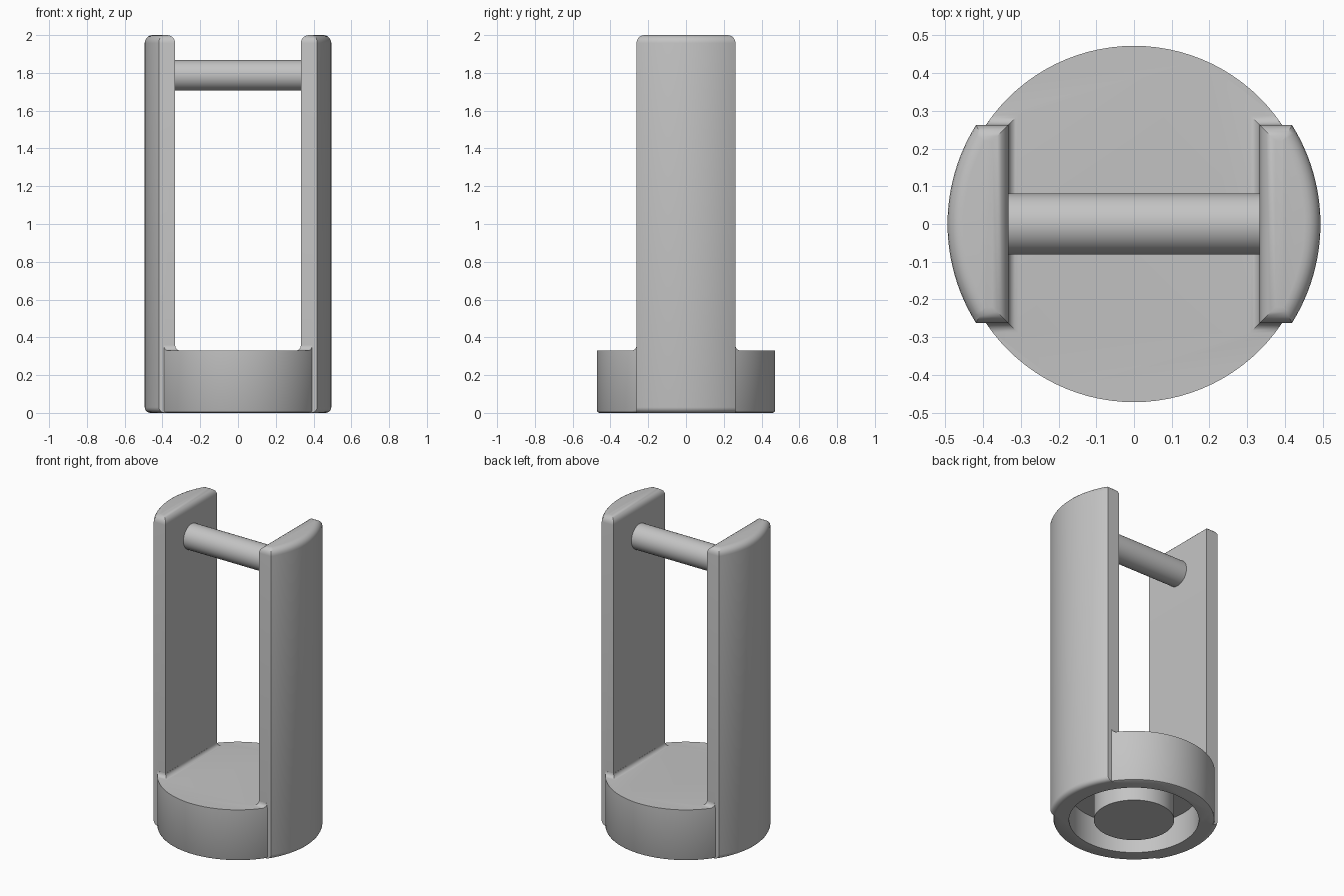
import bpy, bmesh, math

cube = bpy.data.objects.get("Cube")
if cube:
    bpy.data.objects.remove(cube, do_unlink=True)

grey = bpy.data.materials.new("plain grey")
grey.use_nodes = True
colour = (0.55, 0.55, 0.55, 1)
grey.diffuse_color = colour
grey.node_tree.nodes["Principled BSDF"].inputs["Base Color"].default_value = colour

BASE_R, BASE_H = 0.472, 0.33
POST_R, POST_IN, POST_Y = 0.494, 0.333, 0.262
FILLET = 0.026


def make_object(name, bm):
    bmesh.ops.recalc_face_normals(bm, faces=bm.faces)
    mesh = bpy.data.meshes.new(name)
    bm.to_mesh(mesh)
    bm.free()
    obj = bpy.data.objects.new(name, mesh)
    bpy.context.collection.objects.link(obj)
    mesh.materials.append(grey)
    return obj


def loft(name, rings):
    """Closed solid through equal-length rings of points."""
    bm = bmesh.new()
    loops = [[bm.verts.new(p) for p in ring] for ring in rings]
    for a, b in zip(loops, loops[1:]):
        for i in range(len(a)):
            j = (i + 1) % len(a)
            bm.faces.new((a[i], a[j], b[j], b[i]))
    bm.faces.new(loops[0][::-1])
    bm.faces.new(loops[-1])
    return make_object(name, bm)


def turned(name, profile, segments=96):
    """Solid of revolution from (radius, height) points."""
    angles = [math.tau * i / segments for i in range(segments)]
    return loft(name, [[(r * math.cos(a), r * math.sin(a), z) for a in angles]
                       for r, z in profile])


def combine(target, tool, operation):
    mod = target.modifiers.new(operation.lower(), "BOOLEAN")
    mod.object, mod.operation, mod.solver = tool, operation, "EXACT"
    bpy.context.view_layer.objects.active = target
    bpy.ops.object.modifier_apply(modifier=mod.name)
    bpy.data.objects.remove(tool, do_unlink=True)


def make_post(side):
    """Upright with a flat inner face and a round outer face."""
    half = math.asin(POST_Y / POST_R)
    arc = [half * (i / 12 - 1) for i in range(25)]
    outline = [(POST_R * math.cos(a), POST_R * math.sin(a)) for a in arc]
    outline += [(POST_IN, POST_Y), (POST_IN, -POST_Y)]
    post = loft("post", [[(side * x, y, z) for x, y in outline] for z in (0, 2)])
    bm = bmesh.new()
    bm.from_mesh(post.data)

    def round_edges(test, size):
        edges = [e for e in bm.edges if all(test(v.co) for v in e.verts)]
        bmesh.ops.bevel(bm, geom=edges, offset=size, segments=5, profile=0.5,
                        affect="EDGES", clamp_overlap=False)

    round_edges(lambda c: c.z > 1.999, 0.042)
    round_edges(lambda c: c.z < 0.001 and math.hypot(c.x, c.y) > POST_R - 0.001, 0.03)
    bm.to_mesh(post.data)
    bm.free()
    return post


def make_fillet(side):
    """Concave flare where an upright meets the base."""
    rings = []
    steps = [(FILLET, BASE_H - 0.02)]
    for i in range(7):
        t = math.pi / 2 * i / 6
        steps.append((FILLET * (1 - math.sin(t)) + 0.0005,
                      BASE_H + FILLET * (1 - math.cos(t))))
    for grow, z in steps:
        x, y = POST_IN - grow, POST_Y + grow
        rings.append([(side * px, py, z) for px, py in
                      ((x, -y), (0.6, -y), (0.6, y), (x, y))])
    fillet = loft("fillet", rings)
    combine(fillet, turned("limit", [(BASE_R - 0.0005, 0.2), (BASE_R - 0.0005, 0.5)]),
            "INTERSECT")
    return fillet


# Round base with both uprights grown out of it
body = turned("base_and_uprights", [(BASE_R - 0.012, 0), (BASE_R - 0.004, 0.004),
                                    (BASE_R, 0.012), (BASE_R, BASE_H)])
for side in (-1, 1):
    combine(body, make_fillet(side), "UNION")
    combine(body, make_post(side), "UNION")

# Recess underneath, with a stud in its middle
combine(body, turned("recess", [(0.38, -0.1), (0.38, 0.19)]), "DIFFERENCE")
stud = turned("centre_stud", [(0.235, 0), (0.235, 0.195)], 64)

# Bar between the uprights
bar_angles = [math.tau * i / 48 for i in range(48)]
bar = loft("crossbar", [[(x, 0.081 * math.cos(a), 1.787 + 0.081 * math.sin(a))
                         for a in bar_angles] for x in (-POST_IN - 0.01, POST_IN + 0.01)])

bpy.ops.object.select_all(action="DESELECT")
for obj in (body, stud, bar):
    obj.select_set(True)
bpy.context.view_layer.objects.active = body
bpy.ops.object.shade_smooth_by_angle(angle=math.radians(30))
